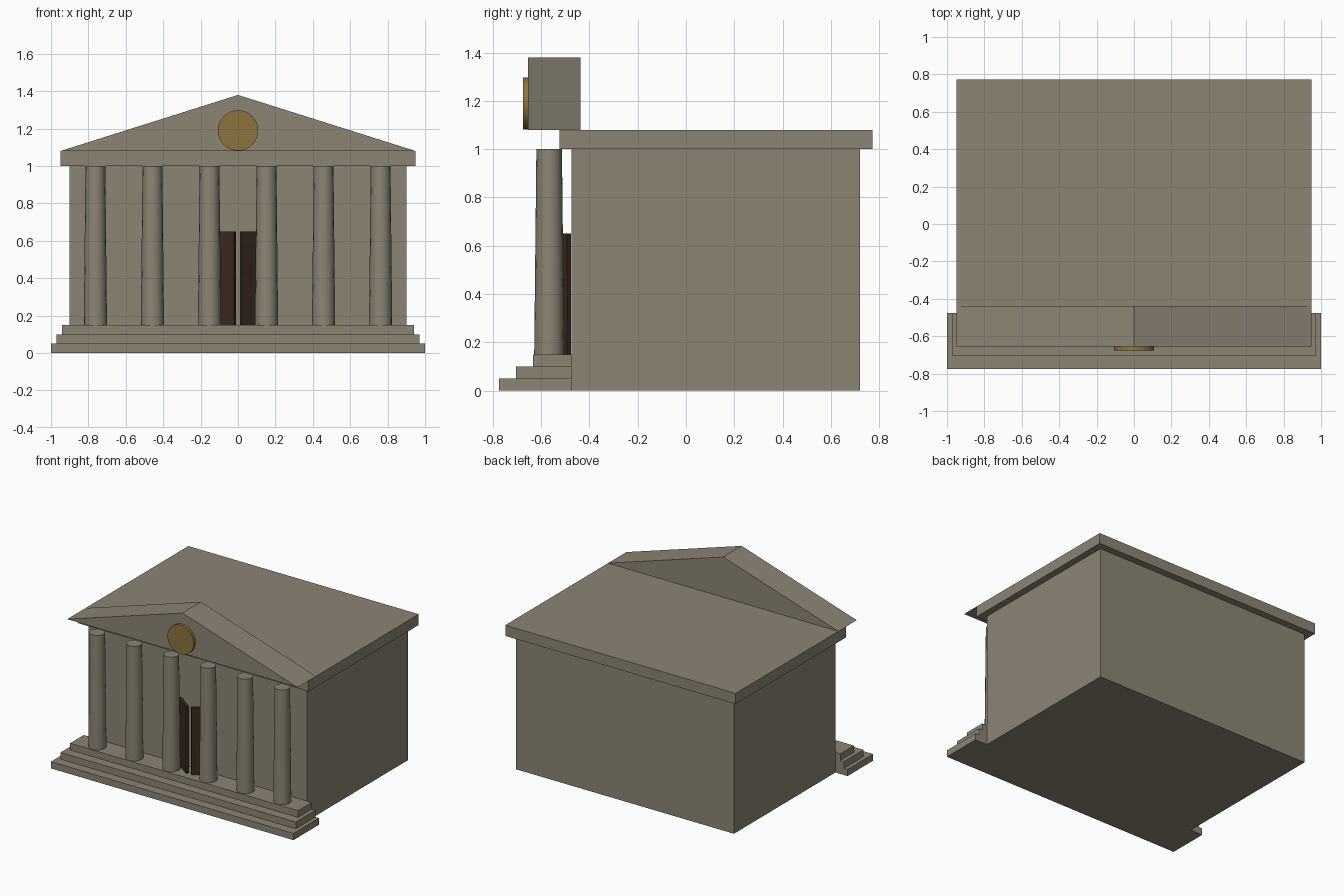
import bpy, bmesh, math
from mathutils import Matrix, Vector

if "Cube" in bpy.data.objects:
    bpy.data.objects.remove(bpy.data.objects["Cube"])


def material(name, rgb):
    m = bpy.data.materials.new(name)
    m.diffuse_color = (*rgb, 1)
    m.use_nodes = True
    m.node_tree.nodes["Principled BSDF"].inputs["Base Color"].default_value = m.diffuse_color
    return m


STONE = material("warm_grey_stone", (0.26, 0.235, 0.175))
GOLD = material("dull_gold", (0.27, 0.175, 0.05))
WOOD = material("dark_wood", (0.043, 0.023, 0.014))


def finish(name, bm, mat, smooth=False):
    bmesh.ops.recalc_face_normals(bm, faces=bm.faces)
    me = bpy.data.meshes.new(name)
    bm.to_mesh(me)
    bm.free()
    me.materials.append(mat)
    ob = bpy.data.objects.new(name, me)
    bpy.context.collection.objects.link(ob)
    if smooth:
        bpy.ops.object.select_all(action='DESELECT')
        ob.select_set(True)
        bpy.context.view_layer.objects.active = ob
        bpy.ops.object.shade_smooth_by_angle(angle=math.radians(40))
    return ob


def prism(name, outline, offset, mat):
    """Extrude a closed outline of 3D points along an offset."""
    bm = bmesh.new()
    face = bm.faces.new([bm.verts.new(p) for p in outline])
    ext = bmesh.ops.extrude_face_region(bm, geom=[face], use_keep_orig=True)
    verts = [g for g in ext["geom"] if isinstance(g, bmesh.types.BMVert)]
    bmesh.ops.translate(bm, verts=verts, vec=offset)
    return finish(name, bm, mat)


def box(name, half_x, y0, y1, z0, z1, mat):
    base = [(-half_x, y0, z0), (half_x, y0, z0), (half_x, y1, z0), (-half_x, y1, z0)]
    return prism(name, base, (0, 0, z1 - z0), mat)


def cylinder(name, r0, r1, depth, sides, matrix, mat):
    bm = bmesh.new()
    bmesh.ops.create_cone(bm, cap_ends=True, segments=sides, radius1=r0,
                          radius2=r1, depth=depth, matrix=matrix)
    return finish(name, bm, mat, True)


WALL_Y = -0.475

# Main hall and flat roof slab
box("hall", 0.90, WALL_Y, 0.72, 0, 1.0, STONE)
box("roof_slab", 0.95, -0.525, 0.772, 1.0, 1.08, STONE)

# Front steps
for i in range(3):
    box(f"step_{i + 1}", 1.0 - 0.03 * i, -0.775 + 0.07 * i, WALL_Y,
        0.05 * i, 0.05 * (i + 1), STONE)

# Triangular pediment and round emblem plate
prism("pediment", [(-0.95, -0.655, 1.08), (0.95, -0.655, 1.08), (0, -0.655, 1.38)],
      (0, 0.217, 0), STONE)
cylinder("pediment_disc", 0.108, 0.108, 0.03, 32,
         Matrix.Translation((0, -0.661, 1.19)) @ Matrix.Rotation(math.pi / 2, 4, 'X'), GOLD)

# Tapered columns
for i in range(6):
    cylinder(f"column_{i + 1}", 0.062, 0.053, 0.85, 16,
             Matrix.Translation((0.305 * (i - 2.5), -0.567, 0.575)), STONE)

# Door leaves, both standing ajar
a = math.radians(36)
for side, name in ((-1, "left_door"), (1, "right_door")):
    inner = Vector((side * 0.01, -0.565, 0.15))
    along = Vector((side * math.cos(a), math.sin(a), 0)) * 0.15
    thick = Vector((side * math.sin(a), -math.cos(a), 0)) * 0.02
    prism(name, [inner, inner + along, inner + along + thick, inner + thick],
          (0, 0, 0.5), WOOD)
